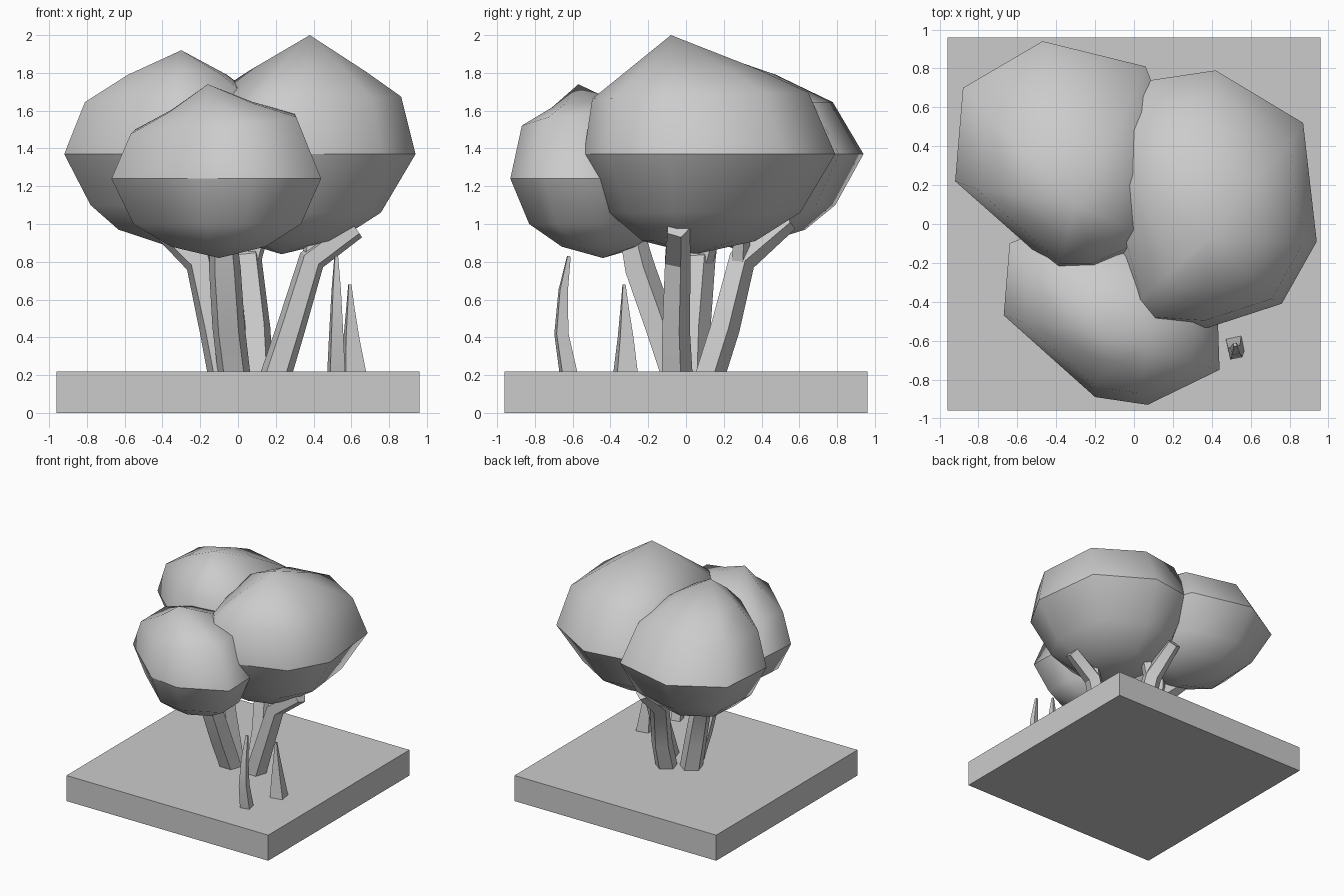
import bpy, math
from mathutils import Vector

if "Cube" in bpy.data.objects:
    bpy.data.objects.remove(bpy.data.objects["Cube"])


def mesh_object(name, verts, faces):
    me = bpy.data.meshes.new(name)
    me.from_pydata(verts, [], faces)
    me.shade_smooth()
    me.set_sharp_from_angle(angle=math.radians(30))
    ob = bpy.data.objects.new(name, me)
    bpy.context.collection.objects.link(ob)
    return ob


def bridge(n, rings):
    """Quads between successive rings of n vertices."""
    return [(r * n + i, r * n + (i + 1) % n, (r + 1) * n + (i + 1) % n, (r + 1) * n + i)
            for r in range(rings - 1) for i in range(n)]


def foliage(name, outline, z_eq, bottom, top, rings, tilt=(0, 0)):
    """Stacked copies of a plan outline, shrinking to a bottom and a top point."""
    n = len(outline)
    cx = (min(p[0] for p in outline) + max(p[0] for p in outline)) / 2
    cy = (min(p[1] for p in outline) + max(p[1] for p in outline)) / 2
    verts = []
    for s, z in rings:
        pole = top if z > z_eq else bottom
        k = ((z - z_eq) / (pole[2] - z_eq)) ** 2
        ox, oy = cx + (pole[0] - cx) * k, cy + (pole[1] - cy) * k
        for x, y in outline:
            dz = (tilt[0] * (x - cx) + tilt[1] * (y - cy)) * s if z > z_eq else 0
            verts.append((ox + (x - cx) * s, oy + (y - cy) * s, z + dz))
    m = len(verts)
    verts += [bottom, top]
    faces = bridge(n, len(rings))
    for i in range(n):
        j = (i + 1) % n
        faces += [(m, j, i), (m + 1, m - n + i, m - n + j)]
    ob = mesh_object(name, verts, faces)
    # Smooth domes with one crisp edge at the widest ring
    e0 = 2 * n
    for e in ob.data.edges:
        e.use_edge_sharp = all(e0 <= v < e0 + n for v in e.vertices)
    return ob


def limb(name, path, sides=5, turn=0.3):
    """Tapered faceted tube; path points are (x, y, z, radius)."""
    pts = [Vector(p[:3]) for p in path]
    verts = []
    for i, p in enumerate(pts):
        d = (pts[min(i + 1, len(pts) - 1)] - pts[max(i - 1, 0)]).normalized()
        if i == 0:
            d = Vector((0, 0, 1))
        q = Vector((0, 0, 1)).rotation_difference(d)
        for k in range(sides):
            a = turn + 2 * math.pi * k / sides
            verts.append(p + q @ (Vector((math.cos(a), math.sin(a), 0)) * path[i][3]))
    n, r = sides, len(path)
    faces = bridge(n, r) + [tuple(reversed(range(n))), tuple(range((r - 1) * n, r * n))]
    return mesh_object(name, verts, faces)


# Ground slab
slab = [(x * 0.96, y * 0.96, z) for z in (0, 0.22)
        for x, y in ((-1, -1), (1, -1), (1, 1), (-1, 1))]
mesh_object("ground_slab", slab, bridge(4, 2) + [(3, 2, 1, 0), (4, 5, 6, 7)])

# Three foliage clumps
foliage("right_foliage",
        [(0.94, -0.09), (0.87, 0.52), (0.42, 0.79), (0.02, 0.73), (-0.22, 0.35),
         (-0.02, -0.41), (0.07, -0.52), (0.36, -0.54), (0.76, -0.41)],
        1.37, (0.23, 0.05, 0.84), (0.38, -0.08, 2.0),
        [(0.45, 0.91), (0.76, 1.06), (1, 1.37), (0.86, 1.68), (0.53, 1.81)], (0, 0.03))
foliage("left_foliage",
        [(0.22, 0.4), (0.06, 0.81), (-0.47, 0.94), (-0.88, 0.70), (-0.92, 0.22),
         (-0.40, -0.24), (-0.2, -0.24), (0.16, -0.08)],
        1.37, (-0.3, 0.28, 0.86), (-0.30, 0.1, 1.92),
        [(0.55, 0.97), (0.78, 1.10), (1, 1.37), (0.83, 1.645), (0.46, 1.79)])
foliage("front_foliage",
        [(0.44, -0.75), (0.43, -0.45), (0.2, -0.08), (-0.35, 0.02), (-0.64, -0.10),
         (-0.67, -0.47), (-0.20, -0.89), (0.07, -0.93)],
        1.24, (-0.1, -0.44, 0.82), (-0.16, -0.57, 1.74),
        [(0.45, 0.88), (0.80, 1.0), (1, 1.24), (0.79, 1.53), (0.4, 1.62)], (0.12, 0.07))

# Trunks leaning outwards, each with a small inner fork
limb("right_trunk", [(0.2, -0.055, 0.2, 0.09), (0.28, -0.06, 0.45, 0.08),
                     (0.39, -0.05, 0.81, 0.075), (0.62, -0.045, 0.98, 0.065)])
limb("right_fork", [(0.37, -0.05, 0.72, 0.055), (0.40, -0.03, 0.9, 0.05), (0.42, 0.0, 1.1, 0.04)])
limb("left_trunk", [(-0.07, 0.03, 0.2, 0.095), (-0.12, 0.04, 0.45, 0.09),
                    (-0.20, 0.07, 0.80, 0.085), (-0.44, 0.12, 1.02, 0.06)])
limb("left_fork", [(-0.19, 0.07, 0.72, 0.055), (-0.17, 0.12, 0.9, 0.05), (-0.12, 0.16, 1.1, 0.04)])
limb("front_trunk", [(-0.02, -0.06, 0.2, 0.09), (-0.05, -0.14, 0.45, 0.09),
                     (-0.07, -0.25, 0.76, 0.088), (-0.08, -0.30, 0.98, 0.07)])
limb("back_trunk", [(0.10, 0.12, 0.2, 0.09), (0.09, 0.20, 0.45, 0.085),
                    (0.05, 0.29, 0.81, 0.08), (0.03, 0.54, 1.02, 0.06)])
limb("back_fork", [(0.05, 0.28, 0.72, 0.055), (0.10, 0.29, 0.9, 0.05), (0.18, 0.3, 1.1, 0.04)])

# Grass blades beside the trunks
limb("tall_blade", [(0.52, -0.62, 0.2, 0.058), (0.52, -0.66, 0.42, 0.045),
                    (0.52, -0.65, 0.65, 0.03), (0.52, -0.62, 0.83, 0.012)], 4, math.pi / 4 + 0.2)
limb("short_blade", [(0.615, -0.32, 0.2, 0.08), (0.60, -0.32, 0.4, 0.05),
                     (0.595, -0.325, 0.56, 0.026), (0.592, -0.328, 0.68, 0.01)], 4, math.pi / 4 + 0.2)
